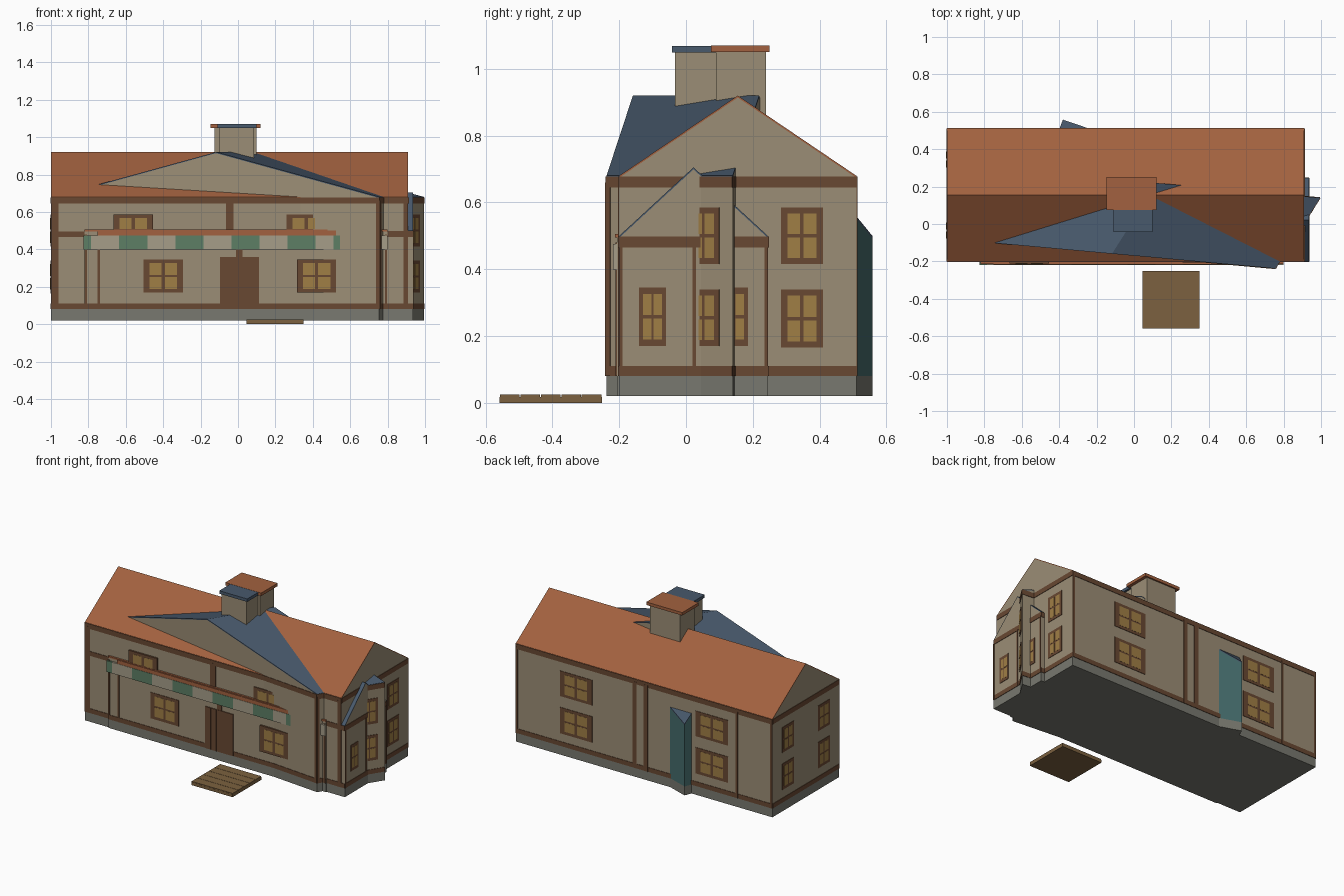
import bpy, bmesh
from mathutils import Vector

if "Cube" in bpy.data.objects:
    bpy.data.objects.remove(bpy.data.objects["Cube"])

def mat(name, r, g, b):
    m = bpy.data.materials.new(name)
    m.diffuse_color = (r, g, b, 1)
    m.use_nodes = True
    m.node_tree.nodes["Principled BSDF"].inputs["Base Color"].default_value = m.diffuse_color
    return m

PLASTER = mat("plaster", .33, .27, .18)
STONE = mat("stone", .19, .19, .16)
TIMBER = mat("timber", .14, .065, .032)
TILE = mat("tile", .36, .12, .05)
SLATE = mat("slate", .065, .10, .15)
GLASS = mat("lit_glass", .35, .21, .06)
TEAL = mat("teal", .06, .15, .15)
GREEN = mat("awning_green", .11, .21, .13)
CREAM = mat("awning_cream", .38, .34, .25)
PLANK = mat("plank", .20, .12, .05)

def loft(name, bottom, top, m):
    """Closed solid between two matching loops of points."""
    bm = bmesh.new()
    lo = [bm.verts.new(p) for p in bottom]
    hi = [bm.verts.new(p) for p in top]
    bm.faces.new(lo[::-1])
    bm.faces.new(hi)
    n = len(lo)
    for i in range(n):
        j = (i + 1) % n
        bm.faces.new((lo[i], lo[j], hi[j], hi[i]))
    bmesh.ops.recalc_face_normals(bm, faces=bm.faces)
    me = bpy.data.meshes.new(name)
    bm.to_mesh(me)
    bm.free()
    me.materials.append(m)
    ob = bpy.data.objects.new(name, me)
    bpy.context.collection.objects.link(ob)
    return ob

def prism(name, poly, z0, z1, m):
    return loft(name, [(x, y, z0) for x, y in poly], [(x, y, z1) for x, y in poly], m)

def box(name, x0, x1, y0, y1, z0, z1, m):
    return prism(name, [(x0, y0), (x1, y0), (x1, y1), (x0, y1)], z0, z1, m)

def panel(name, wall, s0, s1, z0, z1, m, t=.004):
    """Thin plate on the outside of a wall; s is distance along it."""
    p, q = Vector(wall[0]), Vector(wall[1])
    u = (q - p).normalized()
    n = Vector((u.y, -u.x))
    pts = [p + u * s0 + n * t, p + u * s1 + n * t, p + u * s1 - n * .004, p + u * s0 - n * .004]
    prism(name, [tuple(v) for v in pts], z0, z1, m)

def window(wall, s, w, z0, z1, t=.003):
    """Timber frame with four lit panes."""
    panel("window_frame", wall, s - w / 2, s + w / 2, z0, z1, TIMBER, t)
    b, h = w * .14, z1 - z0
    pw, ph = w * .31, h * .36
    for sx in (s - w * .04 - pw, s + w * .04):
        for z in (z0 + h * .11, z0 + h * .53):
            panel("window_pane", wall, sx, sx + pw, z, z + ph, GLASS, t + .001)

def gabled(name, a, b, c, d, eave, ridge, roof_mat):
    """Gabled block; a-b and c-d are the gable ends."""
    prism(name + "_foundation", (a, b, c, d), .02, .08, STONE)
    e = eave - .008
    def end(p, q, drop):
        mid = (Vector(p) + Vector(q)) / 2
        return Vector((*p, eave - drop)), Vector((*q, eave - drop)), Vector((*mid, ridge - drop))
    pa, pb, pm = end(a, b, .006)
    qa, qb, qm = end(d, c, .006)
    low = lambda p: Vector((p[0], p[1], .08))
    loft(name + "_walls", [low(a), low(b), pb, pm, pa], [low(d), low(c), qb, qm, qa], PLASTER)
    up = Vector((0, 0, .006))
    for p, q in ((pa, qa), (pb, qb)):
        base = [p, pm, qm, q]
        loft(name + "_roof", base, [v + up for v in base], roof_mat)
    # timber bands and corner posts
    for p, q in ((a, b), (b, c), (c, d), (d, a)):
        L = (Vector(q) - Vector(p)).length
        panel(name + "_base_band", (p, q), 0, L, .08, .11, TIMBER, .003)
        panel(name + "_eave_band", (p, q), 0, L, eave - .035, eave - .002, TIMBER, .003)

# Main house
A, B, C, D = (.91, -.2), (.91, .51), (-1, .51), (-1, -.2)
gabled("main_house", A, B, C, D, .68, .92, TILE)
front, right, back, left = (D, A), (A, B), (B, C), (C, D)
for s0, s1 in ((0, .04), (1.885, 1.91)):
    panel("front_post", front, s0, s1, .08, .66, TIMBER)
panel("front_upper_post", front, .935, .975, .48, .66, TIMBER)
panel("front_storey_band", front, 0, 1.91, .465, .495, TIMBER, .003)
for s in (.0, .87, .955, 1.64, 1.895):
    panel("back_post", back, s, s + (.03 if .5 < s < 1 else .015), .08, .66, TIMBER)
for z0, z1 in ((.165, .34), (.415, .585)):
    for s in (.45, 1.46):
        window(back, s, .24, z0, z1)
    for s in (.165, .545):
        window(left, s, .125, z0, z1)
    window(right, .547, .125, z0, z1)
for x in (-.56, .365):
    window(front, x + 1, .21, .42, .585, .012 if x < 0 else .006)

# Skewed wing with slate roof
wa, wb, wc, wd = (-.99, -.08), (.755, -.238), (.995, .14), (-.75, .298)
gabled("wing", wa, wb, wc, wd, .68, .92, SLATE)
wfront, wside = (wa, wb), (wb, wc)
panel("wing_post", wfront, 1.735, 1.752, .08, .66, TIMBER)
panel("wing_post", wside, 0, .015, .08, .66, TIMBER)
for z0, z1 in ((.17, .34), (.415, .585)):
    window(wside, .345, .11, z0, z1)

# Low gabled bay on the right side
ba, bb = (.935, -.2), (.935, .245)
gabled("side_bay", ba, bb, (.6, .245), (.6, -.2), .5, .705, SLATE)
for s in (0, .22, .435):
    panel("bay_post", (ba, bb), s, s + .01, .08, .47, TIMBER)
for s in (.1, .345):
    window((ba, bb), s, .08, .17, .345)

# Teal corner bay at the back
tri = [(-.40, .505), (-.225, .505), (-.38, .558)]
prism("back_bay_foundation", tri, .02, .08, STONE)
tops = [.565, .565, .5]
loft("back_bay_wall", [(*p, .08) for p in tri], [(*p, z - .008) for p, z in zip(tri, tops)], TEAL)
loft("back_bay_roof", [(*p, z - .008) for p, z in zip(tri, tops)],
     [(*p, z) for p, z in zip(tri, tops)], SLATE)

# Shallow front extension with awning
ext = ((-.82, -.207), (.8, -.207))
box("extension_foundation", -.82, .8, -.207, -.19, .02, .08, STONE)
box("extension_wall", -.82, .8, -.207, -.19, .08, .495, PLASTER)
box("extension_roof", -.82, .8, -.213, -.19, .495, .505, TILE)
panel("extension_base_band", ext, 0, 1.62, .08, .11, TIMBER, .003)
for s in (0, .07, 1.605):
    panel("extension_post", ext, s, s + .012, .08, .48, TIMBER)
edges = [-.825, -.785, -.635, -.485, -.335, -.185, -.035, .115, .265, .415, .51, .6, .8]
for i, (x0, x1) in enumerate(zip(edges, edges[1:])):
    box("awning_stripe", x0, x1, -.219, -.2, .4, .475, CREAM if i % 2 else GREEN)
box("awning_rail", -.75, .53, -.217, -.2, .475, .5, TILE)
window(ext, .42, .21, .17, .345)
window(ext, 1.24, .21, .17, .345, .012)

# Door of upright boards
for i in range(5):
    panel("door_board", ext, .725 + i * .042, .765 + i * .042, .08, .36, TIMBER, .006)
panel("door_backing", ext, .725, .933, .08, .36, TIMBER, .004)
panel("door_top_post", ext, .81, .845, .36, .4, TIMBER)

# Paired chimneys
box("rear_chimney", -.125, .1, .09, .24, .75, 1.05, PLASTER)
box("rear_chimney_cap", -.147, .12, .075, .25, 1.05, 1.07, TILE)
box("front_chimney", -.1, .085, -.033, .1, .75, 1.049, PLASTER)
box("front_chimney_cap", -.11, .098, -.042, .115, 1.049, 1.069, SLATE)

# Plank step in front of the house
box("step_base", .045, .35, -.558, -.252, 0, .018, PLANK)
for i in range(5):
    y = -.558 + i * .0612
    box("step_plank", .045, .35, y + .001, y + .06, .018, .025, PLANK)
